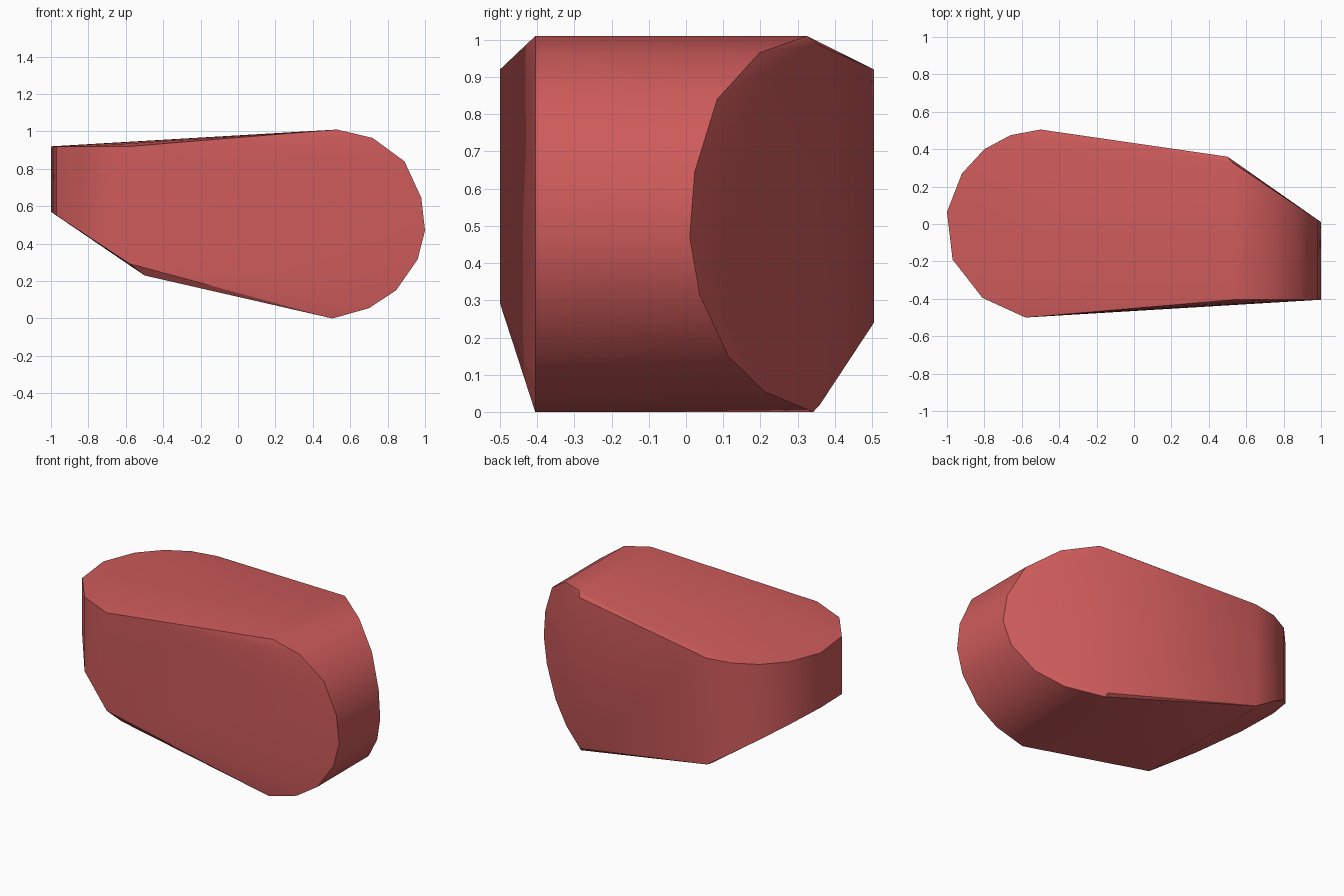
import bpy, bmesh, math

cube = bpy.data.objects.get("Cube")
if cube:
    bpy.data.objects.remove(cube, do_unlink=True)

# Single flat colour
red = bpy.data.materials.new("soft_red")
red.use_nodes = True
colour = (0.62, 0.105, 0.105, 1)
red.diffuse_color = colour
red.node_tree.nodes["Principled BSDF"].inputs["Base Color"].default_value = colour

# Half-round end standing upright, as (x, z)
upright_arc = [(0.53, 1.01), (0.72, 0.965), (0.89, 0.84), (0.98, 0.645), (1.0, 0.47),
               (0.96, 0.315), (0.845, 0.15), (0.7, 0.055), (0.505, 0.0)]
# Half-round end lying flat, as (x, y)
flat_arc = [(-0.5, 0.505), (-0.66, 0.475), (-0.80, 0.4), (-0.92, 0.27), (-1.0, 0.065),
            (-0.97, -0.19), (-0.81, -0.395), (-0.58, -0.5)]

points = []
# Upright end: flat front rim and slanted back rim
for x, z in upright_arc:
    points += [(x, -0.405, z), (x, 0.345 - 0.67 * (x - 0.5), z)]
# Flat end: level top rim and slanted bottom rim
for x, y in flat_arc:
    points += [(x, y, 0.92), (x, y, 0.24 + 0.66 * (-0.5 - x))]
# Straight creases where the slants begin
points += [(0.5, 0.36, 0.02), (0.5, 0.36, 0.985), (-0.5, -0.46, 0.23), (-0.5, 0.46, 0.23)]

# Wrap both ends in one convex skin
bm = bmesh.new()
for p in points:
    bm.verts.new(p)
hull = bmesh.ops.convex_hull(bm, input=bm.verts)
loose = [v for v in bm.verts if not v.link_faces]
bmesh.ops.delete(bm, geom=loose, context='VERTS')
bmesh.ops.dissolve_limit(bm, angle_limit=math.radians(0.5), verts=bm.verts, edges=bm.edges)
bmesh.ops.recalc_face_normals(bm, faces=bm.faces)

mesh = bpy.data.meshes.new("twisted_block")
bm.to_mesh(mesh)
bm.free()
mesh.materials.append(red)
block = bpy.data.objects.new("twisted_block", mesh)
bpy.context.collection.objects.link(block)

# Smooth sides, crisp rims
bpy.ops.object.select_all(action='DESELECT')
block.select_set(True)
bpy.context.view_layer.objects.active = block
bpy.ops.object.shade_smooth_by_angle(angle=math.radians(30))
